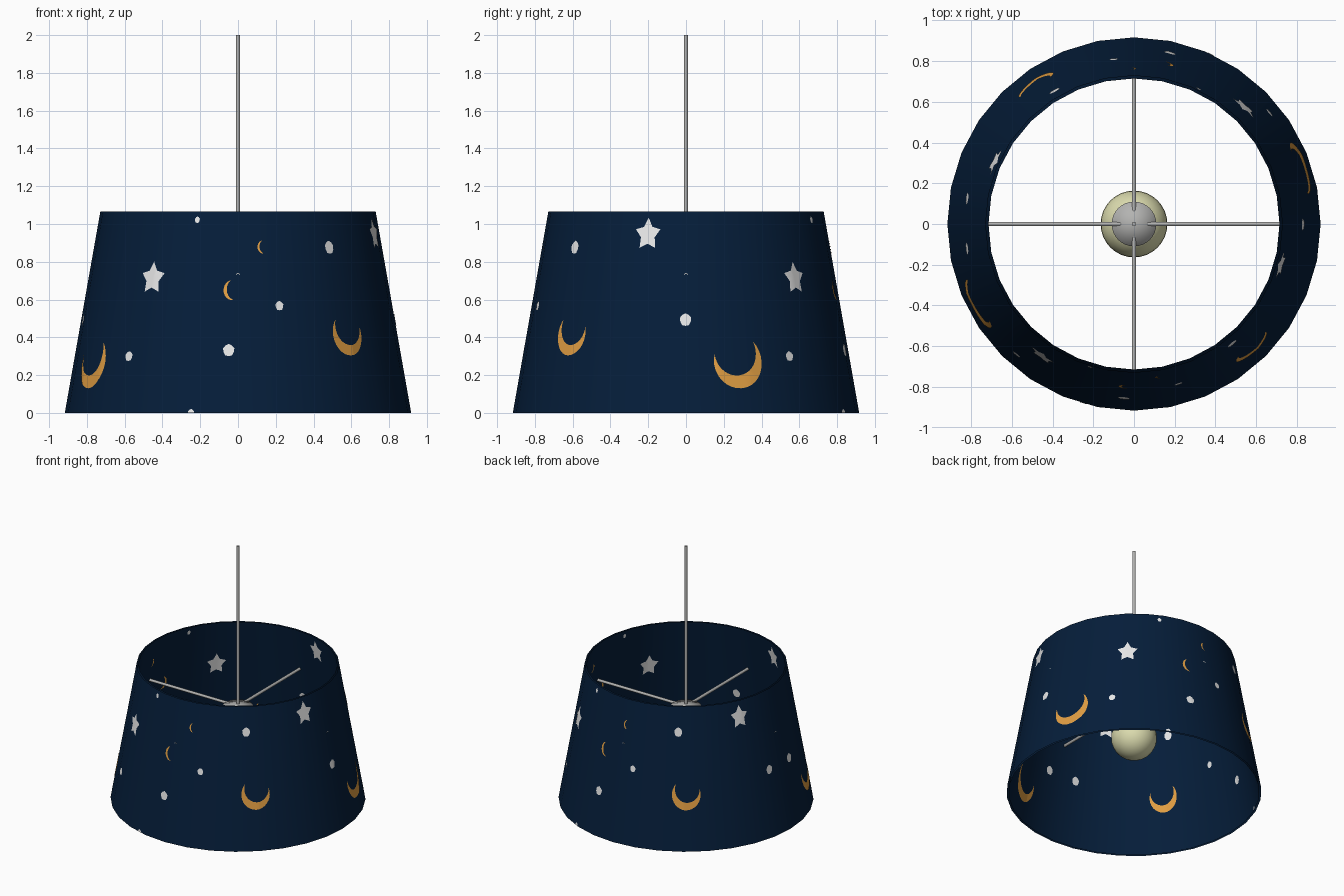
import bpy, bmesh, math
from math import sin, cos, pi, radians
from mathutils import Vector, Matrix

if "Cube" in bpy.data.objects:
    bpy.data.objects.remove(bpy.data.objects["Cube"])

SIDES = 32
STEP = 2 * pi / SIDES
H, R0, R1, GAP = 1.065, 0.917, 0.729, 0.014


def material(name, rgb):
    m = bpy.data.materials.new(name)
    m.diffuse_color = (*rgb, 1)
    m.use_nodes = True
    m.node_tree.nodes["Principled BSDF"].inputs["Base Color"].default_value = m.diffuse_color
    return m


NAVY = material("navy fabric", (0.0015, 0.0125, 0.042))
WHITE = material("star white", (0.80, 0.80, 0.80))
GOLD = material("moon gold", (0.75, 0.34, 0.055))
METAL = material("grey metal", (0.45, 0.45, 0.44))
CREAM = material("bulb cream", (0.72, 0.72, 0.43))


def finish(name, bm, mat, sharp=35):
    me = bpy.data.meshes.new(name)
    bm.to_mesh(me)
    bm.free()
    me.materials.append(mat)
    me.shade_smooth()
    me.set_sharp_from_angle(angle=radians(sharp))
    ob = bpy.data.objects.new(name, me)
    bpy.context.collection.objects.link(ob)
    return ob


def lathe(name, profile, mat, sides, caps=True, flip=False, sharp=35):
    """Revolve (radius, z) points, listed upward, about z."""
    bm = bmesh.new()
    rings = [[bm.verts.new((r * cos(2 * pi * i / sides), r * sin(2 * pi * i / sides), z))
              for i in range(sides)] for r, z in profile]
    for a, b in zip(rings, rings[1:]):
        for i in range(sides):
            j = (i + 1) % sides
            bm.faces.new((a[i], a[j], b[j], b[i]))
    if caps:
        bm.faces.new(rings[0][::-1])
        bm.faces.new(rings[-1])
    if flip:
        bmesh.ops.reverse_faces(bm, faces=bm.faces[:])
    return finish(name, bm, mat, sharp)


def rod(name, a, b, radius):
    a, b = Vector(a), Vector(b)
    d = b - a
    bm = bmesh.new()
    mat = Matrix.Translation((a + b) / 2) @ d.to_track_quat('Z', 'Y').to_matrix().to_4x4()
    bmesh.ops.create_cone(bm, cap_ends=True, segments=12, radius1=radius, radius2=radius,
                          depth=d.length, matrix=mat)
    return finish(name, bm, METAL)


# Shade pattern: flat shapes in (angle, height), later wrapped on the facets
def star(bm, ang, z, size, inner=0.56):
    def vert(x, y):
        return bm.verts.new((radians(ang) + 1.08 * size * x, z + size * y, 0))
    c = vert(0, 0)
    ring = []
    for i in range(10):
        r, t = (inner if i % 2 else 1), pi / 2 + i * pi / 5
        ring.append(vert(r * cos(t), r * sin(t)))
    for i in range(10):
        bm.faces.new((c, ring[i], ring[(i + 1) % 10]))


def moon(bm, ang, z, size, tilt, d, rho, n=20):
    """Crescent: unit circle minus a circle of radius rho moved up by d."""
    y = (1 + d * d - rho * rho) / (2 * d)
    t0, s0 = math.asin(y), math.atan2(y - d, math.sqrt(1 - y * y))
    q = radians(tilt)

    def vert(x, y):
        x, y = x * cos(q) - y * sin(q), x * sin(q) + y * cos(q)
        return bm.verts.new((radians(ang) + 1.08 * size * x, z + size * y, 0))
    out, inn = [], []
    for i in range(n + 1):
        f = i / n
        t, s = pi - t0 + f * (pi + 2 * t0), pi - s0 + f * (pi + 2 * s0)
        out.append(vert(cos(t), sin(t)))
        inn.append(out[-1] if i in (0, n) else vert(rho * cos(s), d + rho * sin(s)))
    for i in range(n):
        face = [out[i], out[i + 1], inn[i + 1], inn[i]]
        bm.faces.new(list(dict.fromkeys(face)))


def wrap(bm, offset, flip):
    """Cut the flat shapes at the facet edges and lay them on the shade."""
    def cut(co, no, clear=False):
        bmesh.ops.bisect_plane(bm, geom=bm.verts[:] + bm.edges[:] + bm.faces[:], dist=1e-6,
                               plane_co=co, plane_no=no, clear_inner=clear)
    for k in range(-9, 35):
        cut((k * STEP, 0, 0), (1, 0, 0))
    cut((0, 0.001, 0), (0, 1, 0), True)
    for v in bm.verts:
        a, z = v.co.x, v.co.y
        r = R0 + (R1 - R0) * z / H + offset
        r *= cos(STEP / 2) / cos(a % STEP - STEP / 2)
        v.co = (r * sin(a), -r * cos(a), z)
    if flip:
        bmesh.ops.reverse_faces(bm, faces=bm.faces[:])


# angle from the front, height, size (pattern repeats 2.1 times around)
BIG_STARS = [(-34.8, 0.713, 0.088), (74.4, 0.945, 0.088)]
DOTS = [(-17, 1.022, 0.018), (39.4, 0.876, 0.036), (15.6, 0.567, 0.026), (-3.3, 0.332, 0.034),
        (-42, 0.30, 0.027), (-15.8, 0.003, 0.018), (-81.6, 0.493, 0.035)]
BIG, SMALL = (0.357, 0.867), (0.5, 1.118)
MOONS = [(-62.8, 0.273, 0.143, 15.7, *BIG), (43.7, 0.418, 0.114, -12, *BIG),
         (-2.2, 0.65, 0.053, -80, *SMALL), (9.9, 0.878, 0.034, -85, *SMALL)]


def repeats(ang, turn):
    return [a + turn for a in (ang + k * 360 / 2.1 for k in range(3)) if a < 270]


# The lining carries the same pattern, a quarter turn further round
for side, offset, flip, turn in (("outer", 0.0025, False, 0), ("inner", -GAP - 0.0025, True, 90)):
    bm = bmesh.new()
    for a, z, s in BIG_STARS:
        for p in repeats(a, turn):
            star(bm, p, z, s)
    for a, z, s in DOTS:
        for p in repeats(a, turn):
            star(bm, p, z, s, 0.92)
    wrap(bm, offset, flip)
    finish(side + "_stars", bm, WHITE)
    bm = bmesh.new()
    for a, *rest in MOONS:
        for p in repeats(a, turn):
            moon(bm, p, *rest)
    wrap(bm, offset, flip)
    finish(side + "_moons", bm, GOLD)

# Shade and lining
lathe("lamp_shade", [(R0, 0), (R1, H)], NAVY, SIDES, caps=False)
lathe("shade_lining", [(R0 - GAP, 0), (R1 - GAP, H)], NAVY, SIDES, caps=False, flip=True)

# Hanging rod, four spokes, socket
rod("hanging_rod", (0, 0, 0.70), (0, 0, 2.0), 0.011)
for i in range(4):
    a = i * pi / 2
    rod("spoke", (0, 0, 0.73), (0.787 * cos(a), 0.787 * sin(a), 0.73), 0.011)
lathe("socket", [(0.11, 0.56), (0.11, 0.732), (0.006, 0.75)], METAL, 32, sharp=180)

# Bulb
bm = bmesh.new()
bmesh.ops.create_uvsphere(bm, u_segments=32, v_segments=16, radius=0.164,
                          matrix=Matrix.Translation((0, 0, 0.452)))
finish("bulb", bm, CREAM)
